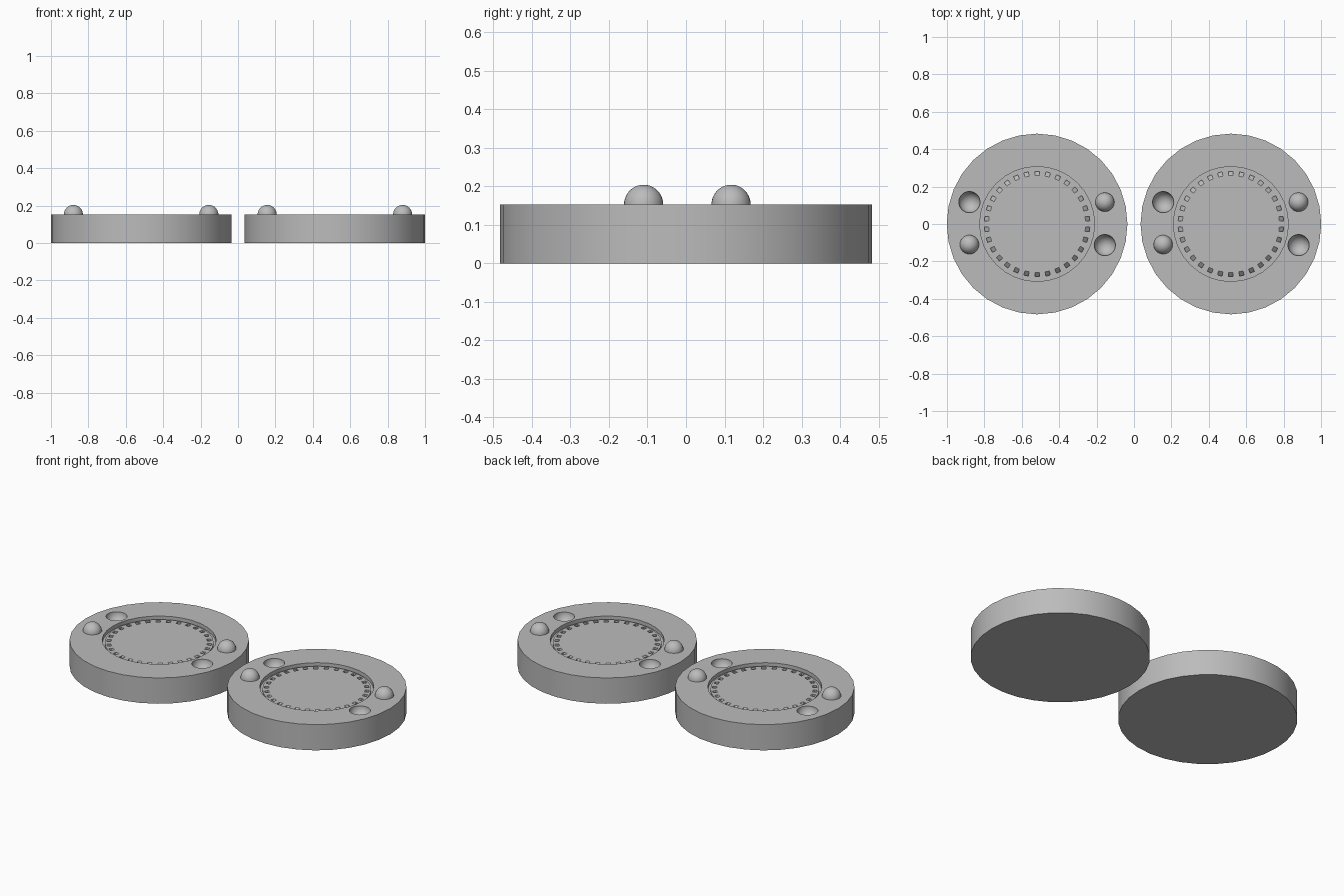
import bpy, bmesh, math
from mathutils import Matrix, Vector

if "Cube" in bpy.data.objects:
    bpy.data.objects.remove(bpy.data.objects["Cube"], do_unlink=True)

TOP, RADIUS, CENTRE = 0.153, 0.483, 0.518
FLOOR, GROOVE = TOP - 0.014, TOP - 0.022
SIDES, TEETH = 32, 30

grey = bpy.data.materials.new("plain grey")
grey.use_nodes = True
colour = (0.5, 0.5, 0.5, 1)
grey.diffuse_color = colour
grey.node_tree.nodes["Principled BSDF"].inputs["Base Color"].default_value = colour


def make_object(name, bm, x=0):
    bmesh.ops.recalc_face_normals(bm, faces=bm.faces[:])
    mesh = bpy.data.meshes.new(name)
    bm.to_mesh(mesh)
    bm.free()
    mesh.materials.append(grey)
    obj = bpy.data.objects.new(name, mesh)
    obj.location.x = x
    bpy.context.collection.objects.link(obj)
    return obj


def select(obj):
    bpy.ops.object.select_all(action='DESELECT')
    obj.select_set(True)
    bpy.context.view_layer.objects.active = obj


def smooth(obj):
    select(obj)
    bpy.ops.object.shade_smooth_by_angle(angle=math.radians(30))


def lathe(profile, sides):
    # closed solid of revolution, capped at both ends of the profile
    bm = bmesh.new()
    turn = 2 * math.pi / sides
    rings = [[bm.verts.new((r * math.cos(i * turn), r * math.sin(i * turn), z))
              for i in range(sides)] for r, z in profile]
    for a, b in zip(rings, rings[1:]):
        for i in range(sides):
            j = (i + 1) % sides
            bm.faces.new((a[i], a[j], b[j], b[i]))
    bm.faces.new(rings[0])
    bm.faces.new(rings[-1])
    return bm


def add_notch(bm, angle):
    # wedge whose floor slopes down towards the rim
    profile = [(0.259, FLOOR), (0.282, FLOOR - 0.02), (0.282, TOP), (0.259, TOP)]
    spin = Matrix.Rotation(angle, 3, 'Z')
    a, b = [[bm.verts.new(spin @ Vector((r, t, z))) for r, z in profile]
            for t in (-0.012, 0.012)]
    bm.faces.new(a)
    bm.faces.new(b[::-1])
    for i in range(4):
        j = (i + 1) % 4
        bm.faces.new((a[i], b[i], b[j], a[j]))


def build_half(side, sign):
    # round block with a stepped circular recess
    block = make_object(side + "_mould_block", lathe(
        [(RADIUS, 0), (RADIUS, TOP), (0.307, TOP), (0.307, GROOVE),
         (0.293, GROOVE), (0.293, FLOOR)], SIDES), sign * CENTRE)

    # cutter: ring of notches and two key sockets
    bm = bmesh.new()
    for i in range(TEETH):
        add_notch(bm, math.pi / 2 + i * 2 * math.pi / TEETH)
    for x, y in ((-0.362, 0.117), (0.362, -0.113)):
        bmesh.ops.create_uvsphere(bm, u_segments=32, v_segments=17, radius=0.057,
                                  matrix=Matrix.Translation((x, y, TOP)))
    cutter = make_object(side + "_cutter", bm, sign * CENTRE)
    cutter.hide_render = True
    cut = block.modifiers.new("cut", 'BOOLEAN')
    cut.operation, cut.solver, cut.object = 'DIFFERENCE', 'EXACT', cutter
    select(block)
    bpy.ops.object.modifier_apply(modifier=cut.name)
    bpy.data.objects.remove(cutter, do_unlink=True)
    smooth(block)

    # two domed keys
    for label, x, y in (("front", -0.362, -0.11), ("back", 0.362, 0.117)):
        steps = [k * math.pi / 20 for k in range(10)]
        dome = make_object(f"{side}_{label}_key", lathe(
            [(0.051 * math.cos(a), TOP - 0.001 + 0.052 * math.sin(a))
             for a in steps], 32), sign * CENTRE + x)
        dome.location.y = y
        smooth(dome)


build_half("right", -1)
build_half("left", 1)
